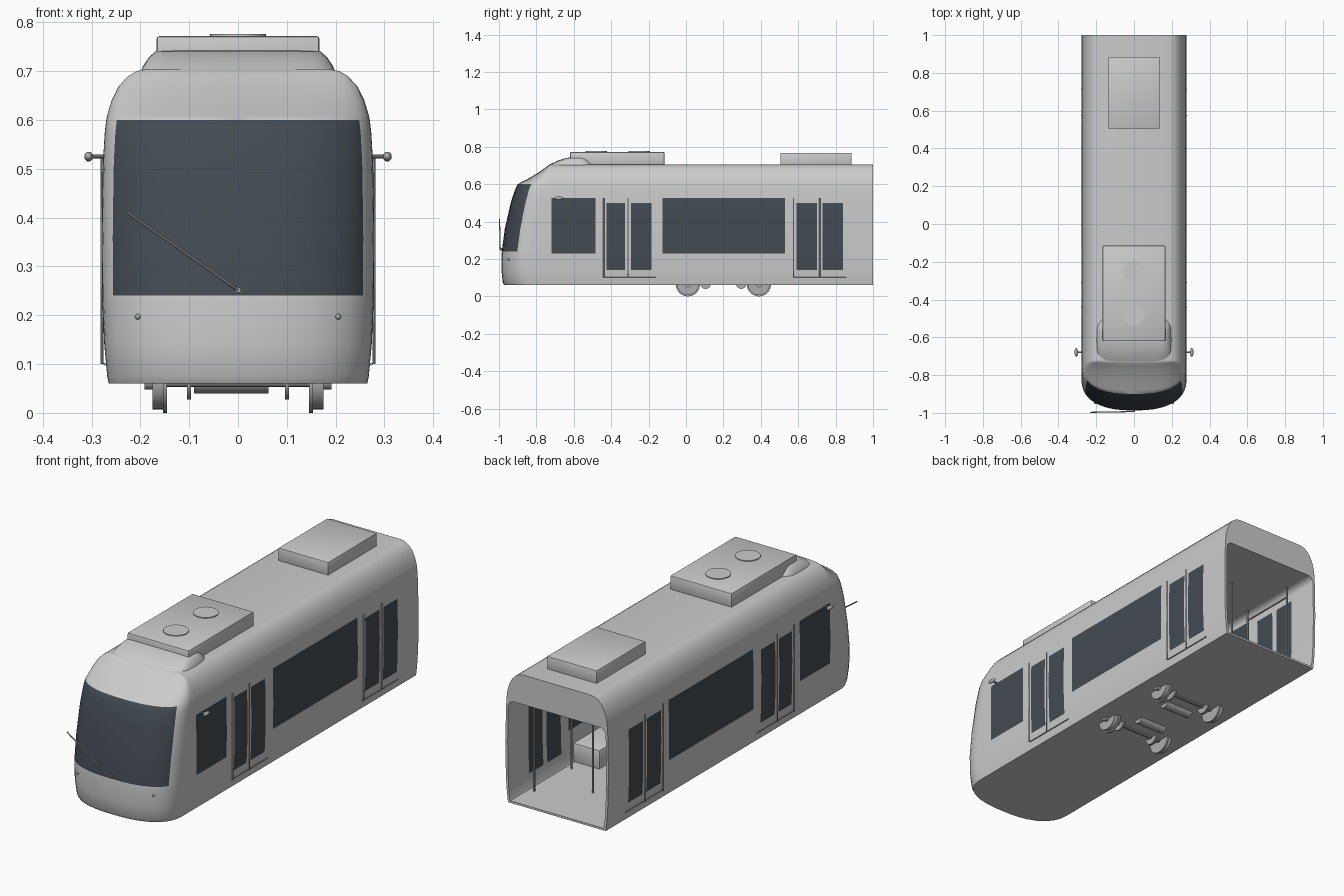
import bpy, bmesh, math
from mathutils import Vector

cube = bpy.data.objects.get("Cube")
if cube:
    bpy.data.objects.remove(cube)


def material(name, rgb):
    m = bpy.data.materials.new(name)
    m.use_nodes = True
    m.diffuse_color = (*rgb, 1)
    b = next(n for n in m.node_tree.nodes if n.type == 'BSDF_PRINCIPLED')
    b.inputs["Base Color"].default_value = (*rgb, 1)
    return m


PAINT = material("light grey paint", (0.6, 0.6, 0.6))
GLASS = material("dark tinted glass", (0.055, 0.07, 0.085))
METAL = material("grey metal", (0.42, 0.42, 0.42))


def finish(name, bm, mats, angle=35):
    bmesh.ops.recalc_face_normals(bm, faces=bm.faces)
    me = bpy.data.meshes.new(name)
    bm.to_mesh(me)
    bm.free()
    for m in mats:
        me.materials.append(m)
    ob = bpy.data.objects.new(name, me)
    bpy.context.collection.objects.link(ob)
    bpy.ops.object.select_all(action='DESELECT')
    ob.select_set(True)
    bpy.context.view_layer.objects.active = ob
    bpy.ops.object.shade_smooth_by_angle(angle=math.radians(angle))
    return ob


def box(name, lo, hi, mat=PAINT, bevel=0.0):
    bm = bmesh.new()
    bmesh.ops.create_cube(bm, size=1)
    for v in bm.verts:
        v.co = Vector([l + (h - l) * (c + 0.5) for l, h, c in zip(lo, hi, v.co)])
    if bevel:
        bmesh.ops.bevel(bm, geom=bm.edges[:], offset=bevel, segments=2, affect='EDGES', profile=0.5)
    return finish(name, bm, [mat])


def rod(name, a, b, r, mat=METAL, sides=10, r2=None):
    a, b = Vector(a), Vector(b)
    bm = bmesh.new()
    bmesh.ops.create_cone(bm, cap_ends=True, segments=sides, radius1=r,
                          radius2=r if r2 is None else r2, depth=(b - a).length)
    bm.transform((b - a).to_track_quat('Z', 'Y').to_matrix().to_4x4())
    bmesh.ops.translate(bm, verts=bm.verts, vec=(a + b) / 2)
    return finish(name, bm, [mat])


def ball(name, centre, radii, mat=METAL):
    bm = bmesh.new()
    bmesh.ops.create_uvsphere(bm, u_segments=16, v_segments=10, radius=1)
    for v in bm.verts:
        v.co = Vector([c + r * p for c, r, p in zip(centre, radii, v.co)])
    return finish(name, bm, [mat], 60)


# Body shell: stacked outlines (height, half width, nose y, corner depth)
LEVELS = [(.06, .265, -.972, .17), (.075, .268, -.98, .17), (.14, .274, -.987, .17),
          (.23, .278, -.986, .17), (.24, .278, -.985, .17), (.36, .279, -.969, .17),
          (.5, .277, -.937, .16), (.525, .276, -.93, .16), (.575, .273, -.912, .15),
          (.6, .27, -.9, .15), (.61, .268, -.882, .14), (.64, .259, -.825, .09),
          (.67, .244, -.778, .05), (.69, .225, -.75, .025), (.7, .208, -.738, .015),
          (.705, .185, -.73, .01)]
# Inside lining keeps the window heights, then curves into a lower ceiling
INNER = [(max(z, .07), w - .012, n + .014, d) for z, w, n, d in LEVELS[:8]]
steps = len(LEVELS) - len(INNER)
for i in range(steps):
    t = math.pi / 2 * (i + 1) / steps
    INNER.append((.53 + .03 * math.sin(t), .264 - .035 * (1 - math.cos(t)), -.91, .16))

STATIONS = [1, .84, .73, .7, .59, .53, -.125, -.185, -.295, -.325, -.425, -.485, -.72]
ARC = [1, .998, .99, .965, .92, .83, .7, .55, .38, .2]
WINDOWS = [(-.72, -.485, .23, .525), (-.125, .53, .23, .525)] + \
          [(a, b, .14, .5) for a, b in ((-.425, -.325), (-.295, -.185), (.59, .7), (.73, .84))]


def outline(level):
    z, w, nose, depth = level
    half = [(w, y) for y in STATIONS]
    half += [(w * c, nose + depth * (1 - (1 - c ** 2.5) ** .4)) for c in ARC]
    return [(x, y, z) for x, y in half] + [(0, nose, z)] + [(-x, y, z) for x, y in reversed(half)]


bm = bmesh.new()
shells = []
first_arc = len(STATIONS) + ARC.index(.92)
for levels in (LEVELS, INNER):
    rings = [[bm.verts.new(p) for p in outline(l)] for l in levels]
    count = len(rings[0])
    for k in range(len(rings) - 1):
        lo, hi = rings[k], rings[k + 1]
        zc = (LEVELS[k][0] + LEVELS[k + 1][0]) / 2
        for i in range(count - 1):
            f = bm.faces.new((lo[i], lo[i + 1], hi[i + 1], hi[i]))
            j = min(i, count - 2 - i)
            if j < len(STATIONS) - 1:
                yc = (STATIONS[j] + STATIONS[j + 1]) / 2
                f.material_index = int(any(a < yc < b and c < zc < d for a, b, c, d in WINDOWS))
            elif j >= first_arc and .24 < zc < .6:
                f.material_index = 1
    bm.faces.new(rings[0])
    bm.faces.new(rings[-1])
    shells.append(rings)
# Open rear end framed by a flat rim
out, inn = shells
for i in (0, -1):
    for k in range(len(out) - 1):
        bm.faces.new((out[k][i], out[k + 1][i], inn[k + 1][i], inn[k][i]))
for k in (0, -1):
    bm.faces.new((out[k][0], out[k][-1], inn[k][-1], inn[k][0]))
finish("body_shell", bm, [PAINT, GLASS])

# Roof equipment and its front fairing
box("front_roof_unit", (-.167, -.62, .7), (.167, -.115, .772), PAINT, .006)
box("rear_roof_unit", (-.135, .505, .7), (.135, .885, .767), PAINT, .004)
for y in (-.48, -.25):
    rod("roof_fan", (0, y, .77), (0, y, .776), .057, PAINT, 32)

bm = bmesh.new()
rings = []
for z, w, y0, y1 in ((.695, .2, -.745, -.485), (.71, .195, -.72, -.495), (.728, .183, -.68, -.515),
                     (.74, .17, -.64, -.535), (.745, .15, -.6, -.55)):
    ring = []
    for i in range(32):
        a = 2 * math.pi * i / 32
        c, s = math.cos(a), math.sin(a)
        ring.append(bm.verts.new((w * math.copysign(abs(c) ** .4, c),
                                  (y0 + y1) / 2 + (y1 - y0) / 2 * math.copysign(abs(s) ** .5, s), z)))
    rings.append(ring)
for lo, hi in zip(rings, rings[1:]):
    for i in range(32):
        bm.faces.new((lo[i], lo[i - 1], hi[i - 1], hi[i]))
bm.faces.new(rings[-1])
bm.faces.new(rings[0])
finish("roof_fairing", bm, [PAINT], 50)

# Wheelsets with axle, brake discs and motors
for y in (.01, .39):
    rod("axle", (-.16, y, .065), (.16, y, .065), .012)
    for s in (-1, 1):
        rod("wheel_tread", (s * .15, y, .065), (s * .175, y, .065), .058, METAL, 32)
        rod("wheel_flange", (s * .145, y, .065), (s * .154, y, .065), .065, METAL, 32)
        rod("axle_box", (s * .17, y, .065), (s * .192, y, .065), .017, METAL, 16)
        rod("brake_disc", (s * .096, y, .065), (s * .105, y, .065), .038, METAL, 24)
for y in (.105, .295):
    rod("drive_motor", (-.09, y, .068), (.062, y, .068), .028, METAL, 20)

# Sides: mirrors, lamps, door seams and cabin poles
for s in (-1, 1):
    rod("mirror_arm", (s * .27, -.68, .525), (s * .306, -.68, .525), .004)
    ball("mirror", (s * .306, -.68, .525), (.009, .024, .01))
    ball("front_lamp", (s * .205, -.946, .197), (.006, .008, .006))
    for y0, y1 in ((-.44, -.31), (.575, .715)):
        for y in (y0, y1):
            rod("door_post", (s * .279, y, .1), (s * .279, y, .525), .003, METAL, 8)
        rod("door_sill", (s * .273, y0, .1), (s * .273, y0 + .28, .1), .003, METAL, 8)
        for y in (y0 - .01, y0 + .28):
            rod("door_pole", (s * .225, y, .07), (s * .225, y, .555), .005)
        rod("ceiling_rail", (s * .225, y0 - .01, .5), (s * .225, y0 + .28, .5), .004)
    box("wheel_bench", (min(s * .12, s * .262), -.1, .065), (max(s * .12, s * .262), .5, .16), PAINT, .004)
for y in (-.3, .72):
    rod("centre_pole", (0, y, .07), (0, y, .56), .005)
box("cab_desk", (-.2, -.86, .07), (.2, -.72, .23), PAINT, .01)

# Windscreen wiper
rod("wiper_pivot", (0, -.97, .252), (0, -.994, .252), .006)
rod("wiper_arm", (0, -.993, .252), (-.23, -.997, .413), .003)
